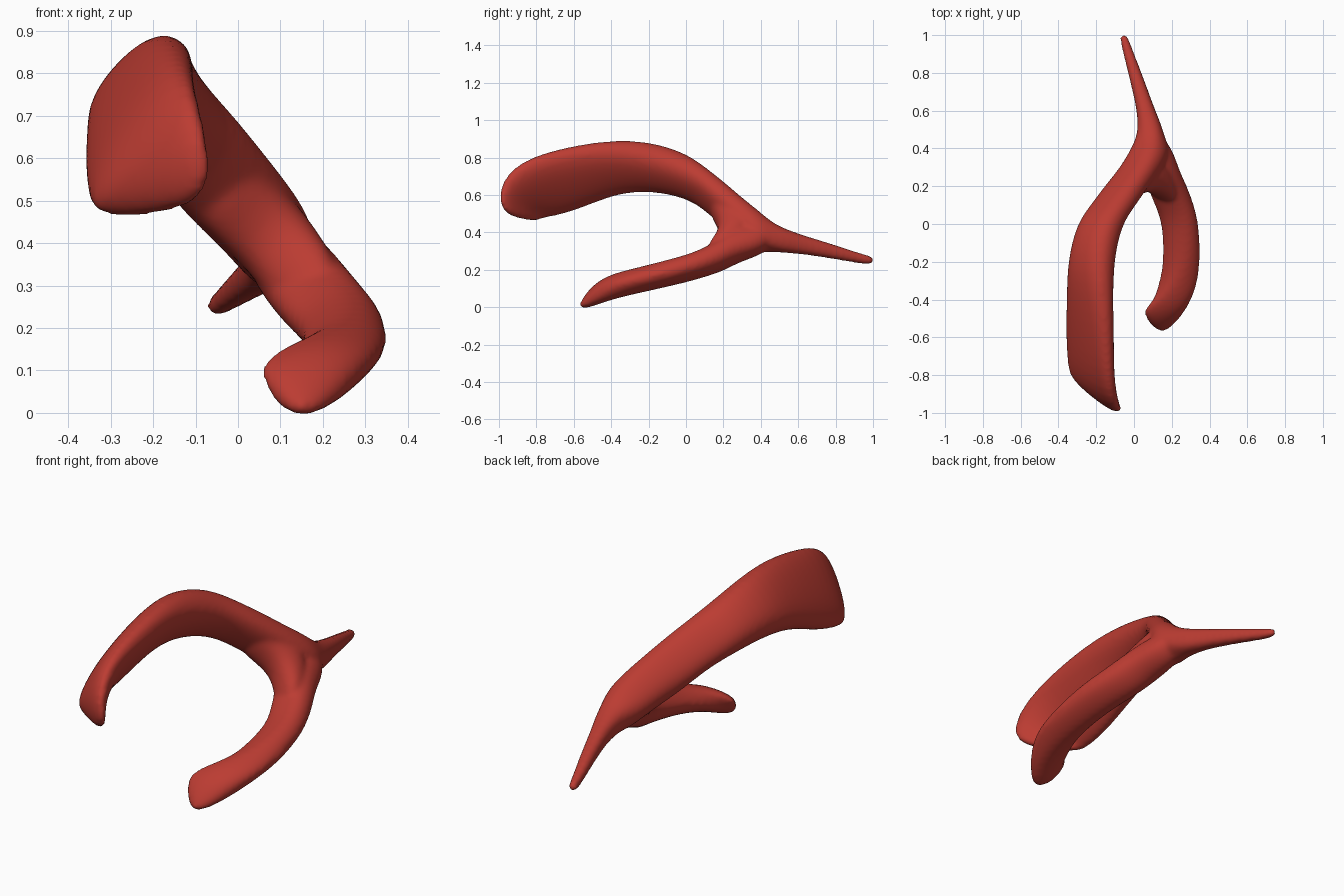
import bpy, bmesh, math
from mathutils import Vector

cube = bpy.data.objects.get("Cube")
if cube:
    bpy.data.objects.remove(cube)

red = bpy.data.materials.new("warm red")
red.use_nodes = True
colour = (0.5, 0.045, 0.032, 1)
red.diffuse_color = colour
red.node_tree.nodes["Principled BSDF"].inputs["Base Color"].default_value = colour

SIDES = 16


def full(value):
    """Push a circle coordinate outward for a slightly squared oval."""
    return math.copysign(abs(value) ** 0.85, value)


def loft(bm, stations):
    """Skin a closed tube through oval sections: (centre, half width, half thickness)."""
    rings = []
    for centre, width, thick in stations:
        c, w, t = Vector(centre), Vector(width) * 1.03, Vector(thick) * 1.03
        ring = []
        for i in range(SIDES):
            a = 2 * math.pi * i / SIDES
            ring.append(bm.verts.new(c + w * full(math.cos(a)) + t * full(math.sin(a))))
        rings.append(ring)
    for a, b in zip(rings, rings[1:]):
        for i in range(SIDES):
            j = (i + 1) % SIDES
            bm.faces.new((a[i], a[j], b[j], b[i]))
    bm.faces.new(rings[0][::-1])
    bm.faces.new(rings[-1])


def oval(x, y, z, half_x, half_z):
    """Upright oval section facing along y."""
    return ((x, y, z), (half_x, 0, 0), (0, 0, half_z))


# Tapering stem leading into the broad upper arm
stem_and_upper_arm = [
    oval(-.056, 1.005, .25, .02, .022),
    oval(-.047, .96, .253, .025, .026),
    oval(.005, .8, .295, .036, .038),
    oval(.065, .6, .34, .047, .052),
    oval(.088, .5, .362, .068, .07),
    ((.09, .4, .395), (.075, 0, .07), (-.065, 0, .08)),
    ((.04, .3, .465), (.08, 0, .07), (-.07, 0, .09)),
    ((-.04, .2, .55), (.085, 0, .08), (-.07, 0, .085)),
    ((-.11, .1, .635), (.085, 0, .08), (-.075, 0, .075)),
    ((-.185, 0, .705), (.09, 0, .085), (-.07, 0, .075)),
    ((-.23, -.2, .757), (.1, 0, .1), (-.06, 0, .075)),
    ((-.233, -.4, .748), (.102, -.01, .13), (-.058, 0, .055)),
    ((-.233, -.6, .693), (.112, -.04, .15), (-.05, -.02, .05)),
    ((-.228, -.8, .635), (.118, -.085, .138), (-.03, -.04, .045)),
    ((-.202, -.9, .555), (.133, -.105, .075), (-.02, -.035, .02)),
    ((-.18, -.88, .468), (.11, -.095, .01), (-.015, -.025, 0)),
]

# Lower arm curling forward and inward
lower_arm = [
    ((.1, .46, .38), (.05, 0, .03), (-.03, 0, .05)),
    ((.115, .38, .36), (.075, 0, .04), (-.05, 0, .075)),
    ((.135, .28, .335), (.085, 0, .045), (-.055, 0, .08)),
    ((.175, .2, .285), (.088, 0, .045), (-.05, 0, .075)),
    ((.215, .1, .24), (.088, 0, .042), (-.045, 0, .062)),
    ((.247, 0, .205), (.085, 0, .042), (-.037, 0, .055)),
    ((.257, -.2, .157), (.08, 0, .042), (-.05, 0, .052)),
    ((.225, -.36, .12), (.055, .02, .065), (-.08, .04, .04)),
    ((.165, -.47, .083), (.01, .04, .085), (-.07, .055, .02)),
    ((.08, -.53, .052), (-.045, .048, .06), (-.03, .035, .005)),
]

# Rounded web filling the crotch between the arms
crotch_web = [
    ((-.05, .17, .55), (.06, 0, .07), (0, .06, 0)),
    ((.013, .24, .477), (.062, 0, .074), (0, .085, 0)),
    ((.08, .28, .415), (.062, 0, .074), (0, .1, 0)),
    ((.135, .23, .345), (.06, 0, .07), (0, .085, 0)),
    ((.19, .15, .275), (.055, 0, .06), (0, .06, 0)),
]

bm = bmesh.new()
for part in (stem_and_upper_arm, lower_arm, crotch_web):
    loft(bm, part)
bmesh.ops.recalc_face_normals(bm, faces=bm.faces)
mesh = bpy.data.meshes.new("forked_hook")
bm.to_mesh(mesh)
bm.free()
mesh.materials.append(red)

hook = bpy.data.objects.new("forked_hook", mesh)
bpy.context.collection.objects.link(hook)

# Fuse the arms into one smooth skin
subdivide = hook.modifiers.new("round", 'SUBSURF')
subdivide.levels = subdivide.render_levels = 2
fuse = hook.modifiers.new("fuse", 'REMESH')
fuse.mode = 'VOXEL'
fuse.voxel_size = 0.012
fuse.use_smooth_shade = True
blend = hook.modifiers.new("blend", 'SMOOTH')
blend.factor = 0.5
blend.iterations = 8
